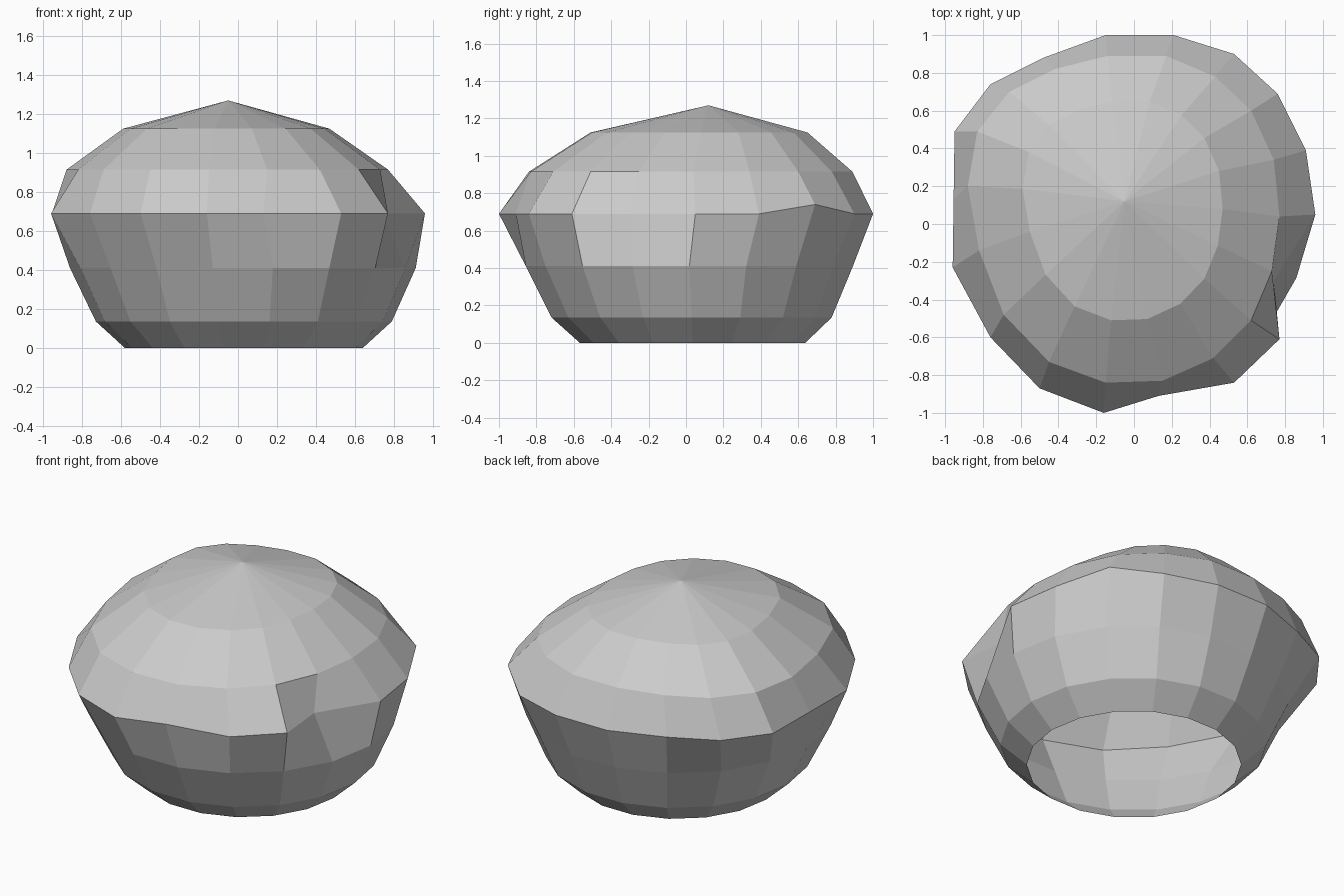
import bpy, bmesh
from math import cos, sin, radians

if "Cube" in bpy.data.objects:
    bpy.data.objects.remove(bpy.data.objects["Cube"])

SIDES = 18


def circle(cx, cy, r, z):
    """Regular ring of the lower bowl."""
    return [(cx + r * cos(radians(20 * i)), cy + r * sin(radians(20 * i)), z)
            for i in range(SIDES)]


# Uneven widest rim (one corner raised, one pushed in at the front right)
rim_xy = [(.96, .05), (.91, .39), (.76, .69), (.53, .90), (.21, 1.0), (-.15, 1.0),
          (-.48, .88), (-.76, .74), (-.95, .49), (-.955, .13), (-.96, -.23), (-.76, -.60),
          (-.50, -.87), (-.16, -1.0), (.13, -.91), (.53, -.84), (.77, -.61), (.74, -.30)]
rim = [(x, y, .74 if i == 2 else .69) for i, (x, y) in enumerate(rim_xy)]

# Shoulder ring of the cap, and the crown ring as a shrunken copy of it
shoulder_xy = [(.77, .04), (.74, .34), (.62, .60), (.43, .78), (.17, .89), (-.14, .89),
               (-.42, .82), (-.66, .70), (-.83, .49), (-.88, .20), (-.82, -.14), (-.69, -.48),
               (-.45, -.73), (-.15, -.84), (.15, -.83), (.42, -.71), (.62, -.51), (.73, -.25)]
shoulder = [(x, y, .915) for x, y in shoulder_xy]
crown = [(.642 * x - .025, .67 * y + .053, 1.125) for x, y in shoulder_xy]

rings = [circle(.03, .035, .612, 0), circle(.03, .03, .76, .135),
         circle(.025, .018, .888, .41), rim, shoulder, crown]

# Open-bottomed shell: stacked rings closed by a fan at the peak
bm = bmesh.new()
loops = [[bm.verts.new(p) for p in ring] for ring in rings]
peak = bm.verts.new((-.05, .12, 1.27))
for i in range(SIDES):
    j = (i + 1) % SIDES
    for low, high in zip(loops, loops[1:]):
        bm.faces.new((low[i], low[j], high[j], high[i]))
    bm.faces.new((loops[-1][i], loops[-1][j], peak))

mesh = bpy.data.meshes.new("domed_shell")
bm.to_mesh(mesh)
bm.free()
shell = bpy.data.objects.new("domed_shell", mesh)
bpy.context.collection.objects.link(shell)
